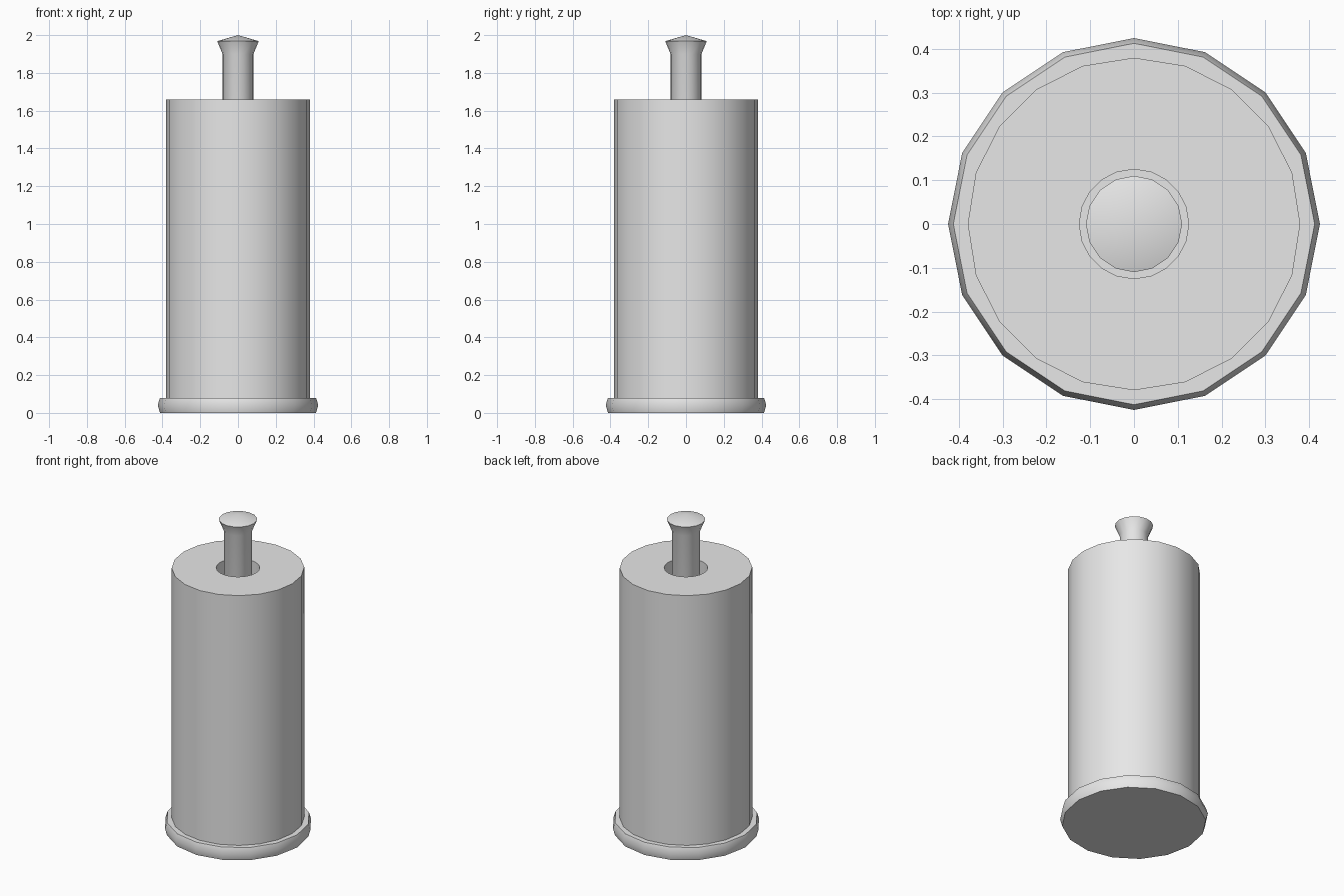
import bpy
import bmesh
from math import cos, sin, tau, radians

cube = bpy.data.objects.get("Cube")
if cube:
    bpy.data.objects.remove(cube, do_unlink=True)

grey = bpy.data.materials.new("light_grey")
grey.use_nodes = True
colour = (0.8, 0.8, 0.8, 1)
grey.diffuse_color = colour
grey.node_tree.nodes["Principled BSDF"].inputs["Base Color"].default_value = colour


def lathe(name, profile, sides, closed=False):
    """Turn a (radius, height) profile about z; radius 0 makes a single point."""
    bm = bmesh.new()
    rings = []
    for r, z in profile:
        count = sides if r > 0 else 1
        rings.append([bm.verts.new((r * cos(tau * i / sides), r * sin(tau * i / sides), z))
                      for i in range(count)])
    pairs = list(zip(rings, rings[1:]))
    if closed:
        pairs.append((rings[-1], rings[0]))
    for low, high in pairs:
        for i in range(sides):
            j = (i + 1) % sides
            if len(high) == 1:
                bm.faces.new((low[i], low[j], high[0]))
            else:
                bm.faces.new((low[i], low[j], high[j], high[i]))
    # Cap any open end
    if not closed:
        for ring in (rings[0], rings[-1]):
            if len(ring) > 1:
                bm.faces.new(ring)
    bmesh.ops.recalc_face_normals(bm, faces=bm.faces[:])
    mesh = bpy.data.meshes.new(name)
    bm.to_mesh(mesh)
    bm.free()
    mesh.materials.append(grey)
    obj = bpy.data.objects.new(name, mesh)
    bpy.context.collection.objects.link(obj)
    bpy.ops.object.select_all(action="DESELECT")
    obj.select_set(True)
    bpy.context.view_layer.objects.active = obj
    bpy.ops.object.shade_smooth_by_angle(angle=radians(45))
    return obj


# Round foot with a bulging rim
lathe("base", [(0.413, 0), (0.425, 0.042), (0.413, 0.08)], 16)
# Thick tube with an open core
lathe("roll", [(0.38, 0.08), (0.38, 1.66), (0.125, 1.66), (0.125, 0.08)], 20, closed=True)
# Post through the core, flaring to a shallow pointed cap
lathe("post", [(0.082, 0.08), (0.082, 1.9), (0.11, 1.968), (0, 2.0)], 16)
